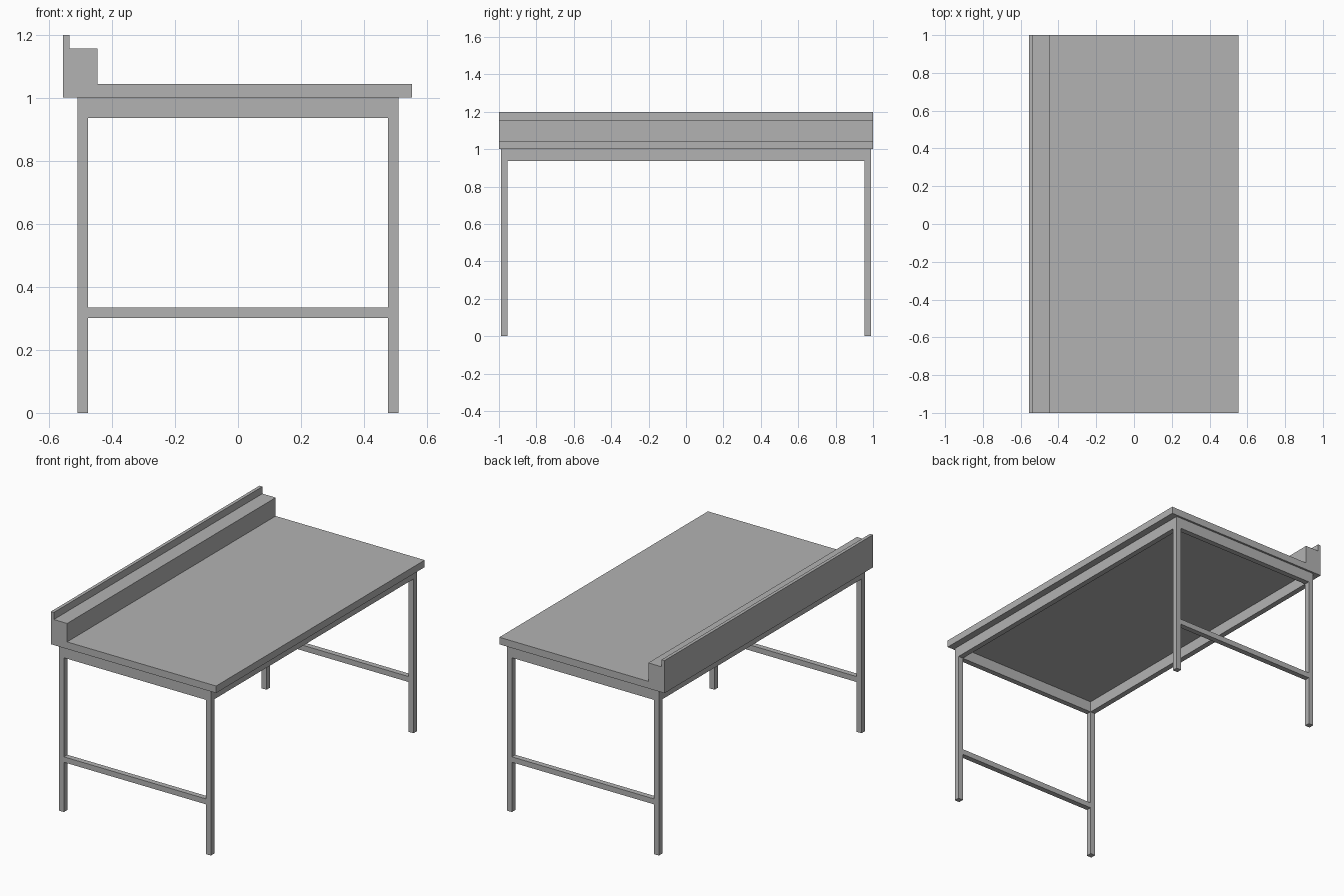
import bpy
import bmesh

if "Cube" in bpy.data.objects:
    bpy.data.objects.remove(bpy.data.objects["Cube"], do_unlink=True)

steel = bpy.data.materials.new("brushed_grey_steel")
steel.use_nodes = True
GREY = (0.45, 0.45, 0.45, 1)
steel.diffuse_color = GREY
steel.node_tree.nodes["Principled BSDF"].inputs["Base Color"].default_value = GREY


def finish(name, bm):
    bmesh.ops.recalc_face_normals(bm, faces=bm.faces)
    mesh = bpy.data.meshes.new(name)
    bm.to_mesh(mesh)
    bm.free()
    mesh.materials.append(steel)
    obj = bpy.data.objects.new(name, mesh)
    bpy.context.collection.objects.link(obj)
    return obj


def box(name, x, y, z):
    """Box from (low, high) ranges on each axis."""
    bm = bmesh.new()
    bmesh.ops.create_cube(bm, size=1)
    for v in bm.verts:
        v.co = [r[0] if c < 0 else r[1] for c, r in zip(v.co, (x, y, z))]
    return finish(name, bm)


def span(sign, inner, outer):
    return tuple(sorted((sign * inner, sign * outer)))


# Frame dimensions
X_IN, X_OUT = 0.477, 0.51
Y_IN, Y_OUT = 0.955, 0.988
APRON, TOP = 0.936, 1.002

# Worktop with stepped upstand, one profile extruded along y
profile = [(-0.556, TOP), (0.553, TOP), (0.553, 1.045), (-0.447, 1.045),
           (-0.447, 1.157), (-0.536, 1.157), (-0.536, 1.2), (-0.556, 1.2)]
bm = bmesh.new()
face = bm.faces.new([bm.verts.new((x, -1, z)) for x, z in profile])
ext = bmesh.ops.extrude_face_region(bm, geom=[face])
bmesh.ops.translate(bm, vec=(0, 2, 0),
                    verts=[g for g in ext["geom"] if isinstance(g, bmesh.types.BMVert)])
finish("worktop_with_upstand", bm)

# Legs at the four corners
for sy, end in ((-1, "front"), (1, "back")):
    for sx, side in ((-1, "right"), (1, "left")):
        box(f"{end}_{side}_leg", span(sx, X_IN, X_OUT), span(sy, Y_IN, Y_OUT), (0, TOP))

# End rails and low stretchers
for sy, end in ((-1, "front"), (1, "back")):
    y = span(sy, Y_IN, Y_OUT)
    box(f"{end}_apron", (-X_IN, X_IN), y, (APRON, TOP))
    box(f"{end}_stretcher", (-X_IN, X_IN), y, (0.302, 0.335))

# Long side rails
for sx, side in ((-1, "right"), (1, "left")):
    box(f"{side}_apron", span(sx, X_IN, X_OUT), (-Y_IN, Y_IN), (APRON, TOP))
